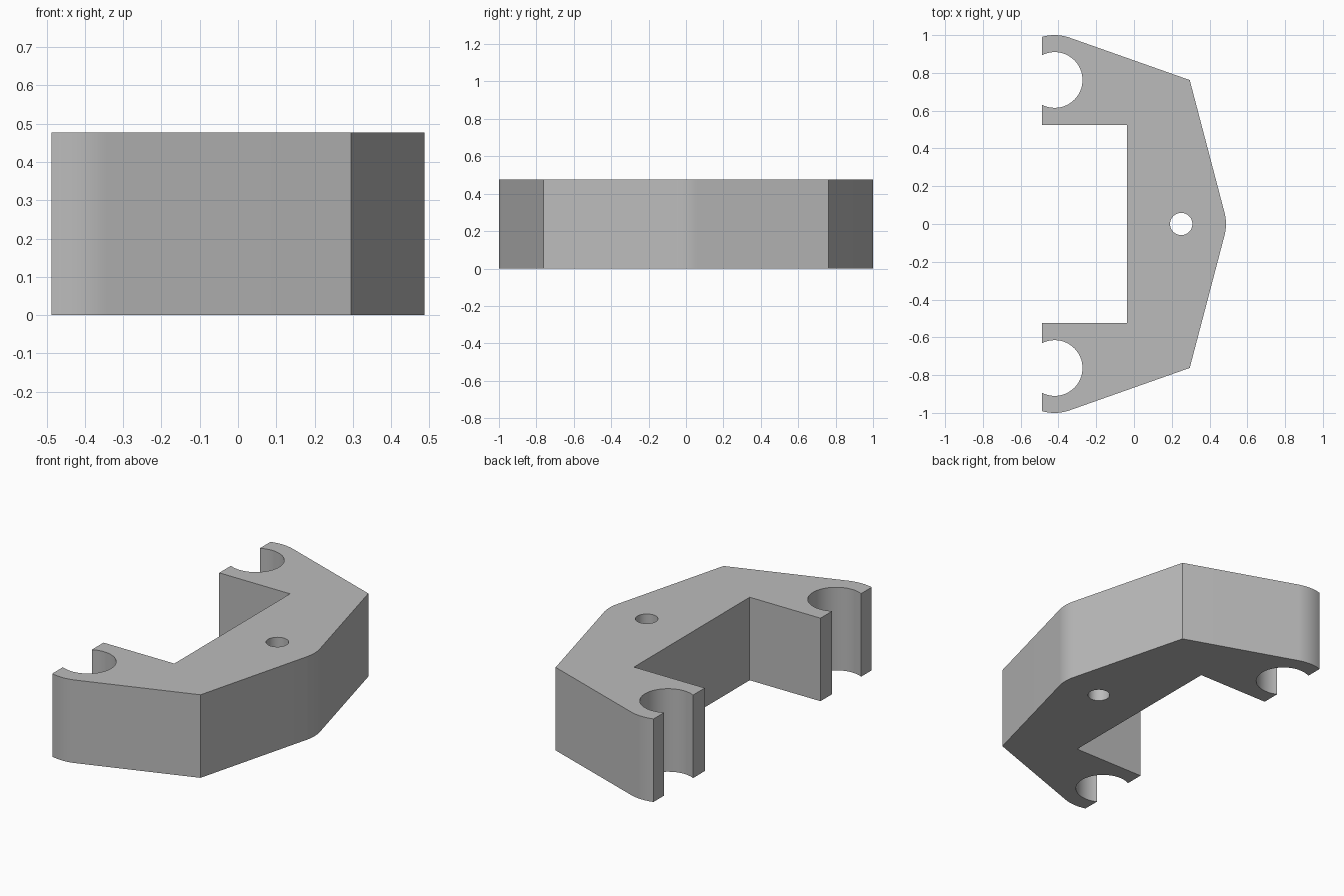
import bpy, bmesh
from math import acos, atan2, cos, sin, hypot

if "Cube" in bpy.data.objects:
    bpy.data.objects.remove(bpy.data.objects["Cube"], do_unlink=True)

HEIGHT = 0.477
BACK, INNER_X, INNER_Y = -0.487, -0.037, 0.525
LUG = (-0.42, 0.7625)      # centre of the open rod seat
LUG_R, SEAT_R = 0.2375, 0.1475
PIN = (0.25, 0.0)          # centre of the small through hole
NOSE_R, PIN_R = 0.237, 0.059
CORNER = (0.295, 0.762)

grey = bpy.data.materials.new("plain_grey")
grey.use_nodes = True
colour = (0.5, 0.5, 0.5, 1)
grey.diffuse_color = colour
grey.node_tree.nodes["Principled BSDF"].inputs["Base Color"].default_value = colour


def arc(centre, radius, start, end, steps):
    angles = [start + (end - start) * i / steps for i in range(steps + 1)]
    return [(centre[0] + radius * cos(a), centre[1] + radius * sin(a)) for a in angles]


def tangent_angle(centre, radius, point, side):
    """Angle at which a line from point touches the circle."""
    dx, dy = point[0] - centre[0], point[1] - centre[1]
    return atan2(dy, dx) + side * acos(radius / hypot(dx, dy))


def prism(name, outline, bottom, top):
    bm = bmesh.new()
    face = bm.faces.new([bm.verts.new((x, y, bottom)) for x, y in outline])
    result = bmesh.ops.extrude_face_region(bm, geom=[face])
    verts = [v for v in result["geom"] if isinstance(v, bmesh.types.BMVert)]
    bmesh.ops.translate(bm, verts=verts, vec=(0, 0, top - bottom))
    bmesh.ops.recalc_face_normals(bm, faces=bm.faces)
    mesh = bpy.data.meshes.new(name)
    bm.to_mesh(mesh)
    bm.free()
    mesh.materials.append(grey)
    obj = bpy.data.objects.new(name, mesh)
    bpy.context.collection.objects.link(obj)
    return obj


# Half outline from the nose round to the inside corner, then mirrored
nose = tangent_angle(PIN, NOSE_R, CORNER, -1)
lug = tangent_angle(LUG, LUG_R, CORNER, 1)
half = arc(PIN, NOSE_R, 0, nose, 6) + [CORNER]
half += arc(LUG, LUG_R, lug, acos((BACK - LUG[0]) / LUG_R), 12)
half += [(BACK, INNER_Y), (INNER_X, INNER_Y)]
outline = half + [(x, -y) for x, y in reversed(half[1:])]
bracket = prism("clamp_bracket", outline, 0, HEIGHT)

# Pin hole and the two open rod seats
full = arc((0, 0), 1, 0, 2 * acos(-1), 64)[:-1]
holes = [(PIN, PIN_R), (LUG, SEAT_R), ((LUG[0], -LUG[1]), SEAT_R)]
bpy.context.view_layer.objects.active = bracket
for (cx, cy), radius in holes:
    cutter = prism("hole_cutter", [(cx + radius * x, cy + radius * y) for x, y in full],
                   -0.1, HEIGHT + 0.1)
    cutter.hide_render = True
    cut = bracket.modifiers.new("hole", 'BOOLEAN')
    cut.operation, cut.solver, cut.object = 'DIFFERENCE', 'EXACT', cutter
    bpy.ops.object.modifier_apply(modifier=cut.name)
    bpy.data.objects.remove(cutter, do_unlink=True)

# Smooth round walls, crisp edges
bpy.ops.object.select_all(action='DESELECT')
bracket.select_set(True)
bpy.ops.object.shade_smooth_by_angle(angle=0.2)
